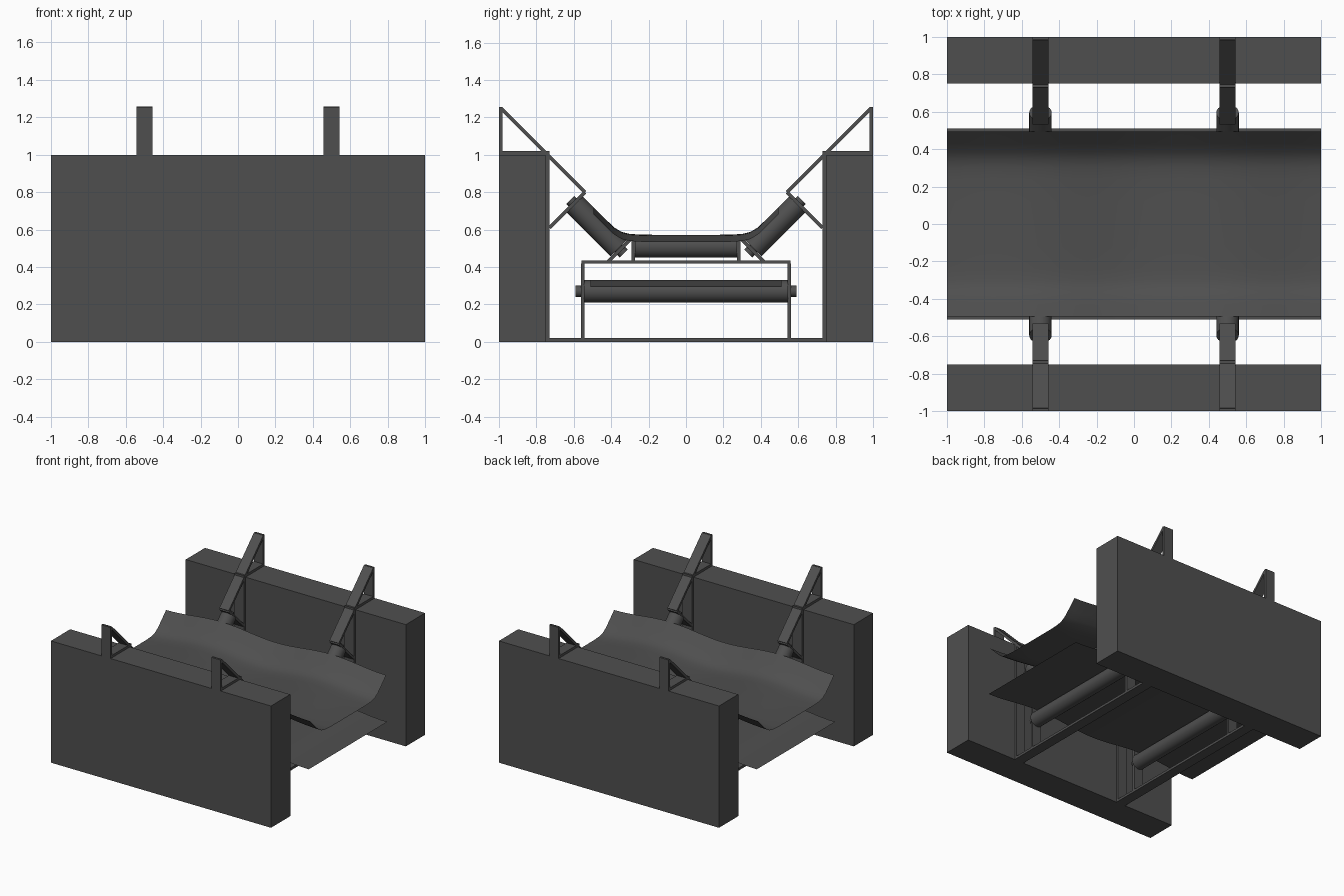
import bpy, bmesh, math
from mathutils import Vector, Matrix

if "Cube" in bpy.data.objects:
    bpy.data.objects.remove(bpy.data.objects["Cube"])

grey = bpy.data.materials.new("dark_grey")
grey.diffuse_color = (0.078, 0.078, 0.078, 1)
grey.use_nodes = True
grey.node_tree.nodes["Principled BSDF"].inputs["Base Color"].default_value = grey.diffuse_color


def finish(name, bm, smooth=False):
    me = bpy.data.meshes.new(name)
    bm.to_mesh(me)
    bm.free()
    ob = bpy.data.objects.new(name, me)
    bpy.context.collection.objects.link(ob)
    me.materials.append(grey)
    if smooth:
        bpy.ops.object.select_all(action='DESELECT')
        ob.select_set(True)
        bpy.context.view_layer.objects.active = ob
        bpy.ops.object.shade_smooth_by_angle(angle=math.radians(40))
    return ob


def along(x, a, b):
    """Matrix placing local z on the line a-b in the y/z plane at x."""
    a, b = Vector((x, *a)), Vector((x, *b))
    d = (b - a).normalized()
    side = Vector((1, 0, 0))
    rot = Matrix((side, d.cross(side), d)).transposed().to_4x4()
    return Matrix.Translation((a + b) / 2) @ rot, (b - a).length


def bar(bm, x, a, b, t=0.02, w=0.085):
    m, length = along(x, a, b)
    bmesh.ops.create_cube(bm, size=1, matrix=m @ Matrix.Diagonal((w, t, length, 1)))


def rod(bm, x, a, b, r, n=32):
    m, length = along(x, a, b)
    bmesh.ops.create_cone(bm, cap_ends=True, segments=n, radius1=r, radius2=r,
                          depth=length, matrix=m)


# side walls
for s, side in ((-1, "front"), (1, "back")):
    bm = bmesh.new()
    bmesh.ops.create_cube(bm, size=1, matrix=Matrix.Translation((0, s * 0.875, 0.5))
                          @ Matrix.Diagonal((2, 0.25, 1, 1)))
    finish(side + "_wall", bm)

for x, tag in ((-0.5, "left"), (0.5, "right")):
    # support frame of flat strips
    bm = bmesh.new()
    bar(bm, x, (-0.75, 0.01), (0.75, 0.01))
    bar(bm, x, (-0.56, 0.427), (0.56, 0.427), 0.016)
    for s in (-1, 1):
        for a, b in (((0.74, 0.02), (0.74, 1.02)),     # wall post
                     ((0.73, 1.01), (0.98, 1.01)),     # strip on wall top
                     ((0.99, 1.0), (0.99, 1.255)),     # upright
                     ((0.99, 1.25), (0.54, 0.80)),     # sloping chute strip
                     ((0.54, 0.80), (0.73, 0.61)),     # outer roller bracket
                     ((0.282, 0.43), (0.282, 0.57)),   # centre roller bracket
                     ((0.28, 0.565), (0.415, 0.43)),   # inner roller bracket
                     ((0.552, 0.02), (0.552, 0.42))):  # stand leg
            bar(bm, x, (s * a[0], a[1]), (s * b[0], b[1]))
    finish(tag + "_frame", bm)

    # rollers with axle stubs
    bm = bmesh.new()
    rod(bm, x, (-0.545, 0.27), (0.545, 0.27), 0.06)
    rod(bm, x, (-0.59, 0.27), (0.59, 0.27), 0.03)
    finish(tag + "_return_roller", bm, True)
    bm = bmesh.new()
    rod(bm, x, (-0.274, 0.51), (0.274, 0.51), 0.06)
    finish(tag + "_centre_roller", bm, True)
    for s, side in ((-1, "front"), (1, "back")):
        bm = bmesh.new()
        rod(bm, x, (s * 0.36, 0.50), (s * 0.595, 0.735), 0.06)
        rod(bm, x, (s * 0.332, 0.472), (s * 0.618, 0.758), 0.03)
        finish(f"{tag}_{side}_wing_roller", bm, True)


# belts that rest on the rollers and sag between them
def belt(name, profile, nx=32):
    bm = bmesh.new()
    rows = []
    for i in range(nx + 1):
        x = -1 + 2 * i / nx
        sag = 0.019 * (1 + math.cos(2 * math.pi * x))
        rows.append([bm.verts.new((x, y, z - sag)) for y, z in profile])
    for r0, r1 in zip(rows, rows[1:]):
        for j in range(len(profile) - 1):
            bm.faces.new((r0[j], r1[j], r1[j + 1], r0[j + 1]))
    finish(name, bm, True)


half = [(0.12, 0.572), (0.24, 0.573), (0.30, 0.577), (0.345, 0.588),
        (0.385, 0.612), (0.43, 0.656), (0.495, 0.721)]
belt("carrying_belt", [(-y, z) for y, z in reversed(half)] + [(0, 0.572)] + half)
belt("return_belt", [(-0.51, 0.331), (0, 0.331), (0.51, 0.331)])
